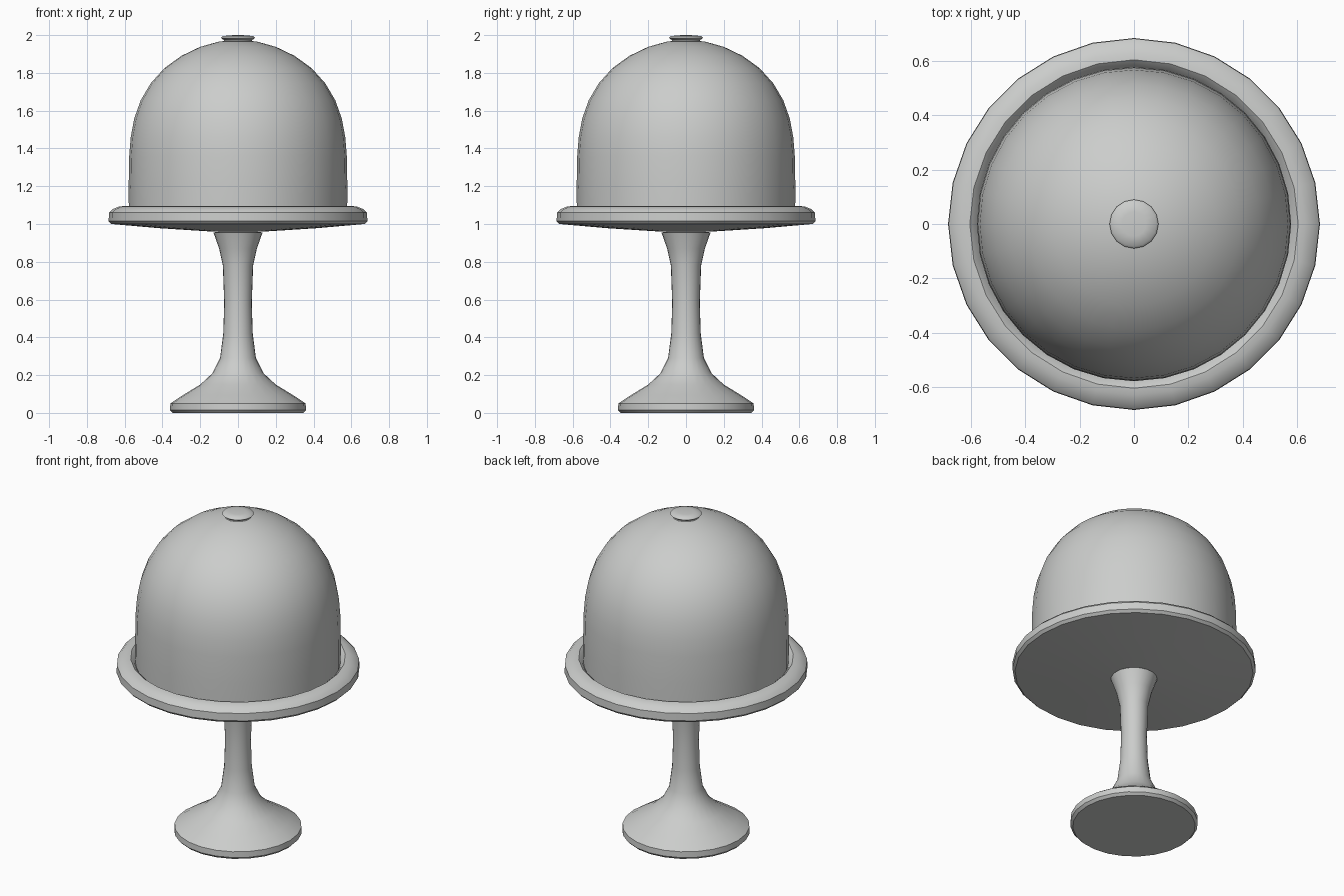
import bpy, bmesh, math

if "Cube" in bpy.data.objects:
    bpy.data.objects.remove(bpy.data.objects["Cube"])

glass = bpy.data.materials.new("pale_grey")
glass.diffuse_color = (0.6, 0.61, 0.6, 1)
glass.use_nodes = True
glass.node_tree.nodes["Principled BSDF"].inputs["Base Color"].default_value = glass.diffuse_color


def lathe(name, profile, sides, angle=40):
    """Turn an (r, z) profile around the z axis; r = 0 makes a pole."""
    bm = bmesh.new()
    rings = []
    for r, z in profile:
        if r == 0:
            rings.append([bm.verts.new((0, 0, z))])
        else:
            rings.append([bm.verts.new((r * math.cos(2 * math.pi * i / sides),
                                        r * math.sin(2 * math.pi * i / sides), z))
                          for i in range(sides)])
    for a, b in zip(rings, rings[1:]):
        for i in range(sides):
            j = (i + 1) % sides
            if len(a) == 1:
                bm.faces.new((a[0], b[j], b[i]))
            elif len(b) == 1:
                bm.faces.new((a[i], a[j], b[0]))
            else:
                bm.faces.new((a[i], a[j], b[j], b[i]))
    bmesh.ops.recalc_face_normals(bm, faces=bm.faces)
    me = bpy.data.meshes.new(name)
    bm.to_mesh(me)
    bm.free()
    me.materials.append(glass)
    ob = bpy.data.objects.new(name, me)
    bpy.context.collection.objects.link(ob)
    bpy.ops.object.select_all(action='DESELECT')
    ob.select_set(True)
    bpy.context.view_layer.objects.active = ob
    bpy.ops.object.shade_smooth_by_angle(angle=math.radians(angle))
    return ob


# Flared foot and slender stem
lathe("pedestal", [(0, 0.0), (0.345, 0.0), (0.36, 0.015), (0.358, 0.05), (0.29, 0.095),
                   (0.2, 0.15), (0.135, 0.21), (0.095, 0.29), (0.078, 0.42),
                   (0.073, 0.58), (0.08, 0.78), (0.1, 0.87), (0.13, 0.955), (0, 0.975)], 24)

# Shallow plate with a rounded raised rim
lathe("plate", [(0, 0.957), (0.14, 0.96), (0.42, 0.978), (0.67, 1.0), (0.685, 1.015),
                (0.683, 1.06), (0.665, 1.078), (0.63, 1.092), (0.605, 1.095),
                (0.588, 1.08), (0.57, 1.05), (0, 1.045)], 28)

# Hollow dome: outer wall up, inner wall back down
outer = [(0.578, 1.055), (0.579, 1.2), (0.576, 1.36), (0.568, 1.46), (0.549, 1.56),
         (0.515, 1.655), (0.462, 1.745), (0.39, 1.825), (0.3, 1.89),
         (0.2, 1.938), (0.1, 1.966), (0, 1.975)]
inner = [(r * 0.97, z if z < 1.3 else z - 0.018) for r, z in reversed(outer)]
lathe("dome", outer, 32).data.update()
lathe("dome_lining", inner, 32)
lathe("dome_lower_edge", [(0.561, 1.055), (0.578, 1.055)], 32)

# Small flattened knob on top
lathe("knob", [(0, 1.95), (0.082, 1.955), (0.074, 1.973), (0.09, 1.985),
               (0.082, 1.994), (0.045, 1.999), (0, 2.0)], 16, 60)
